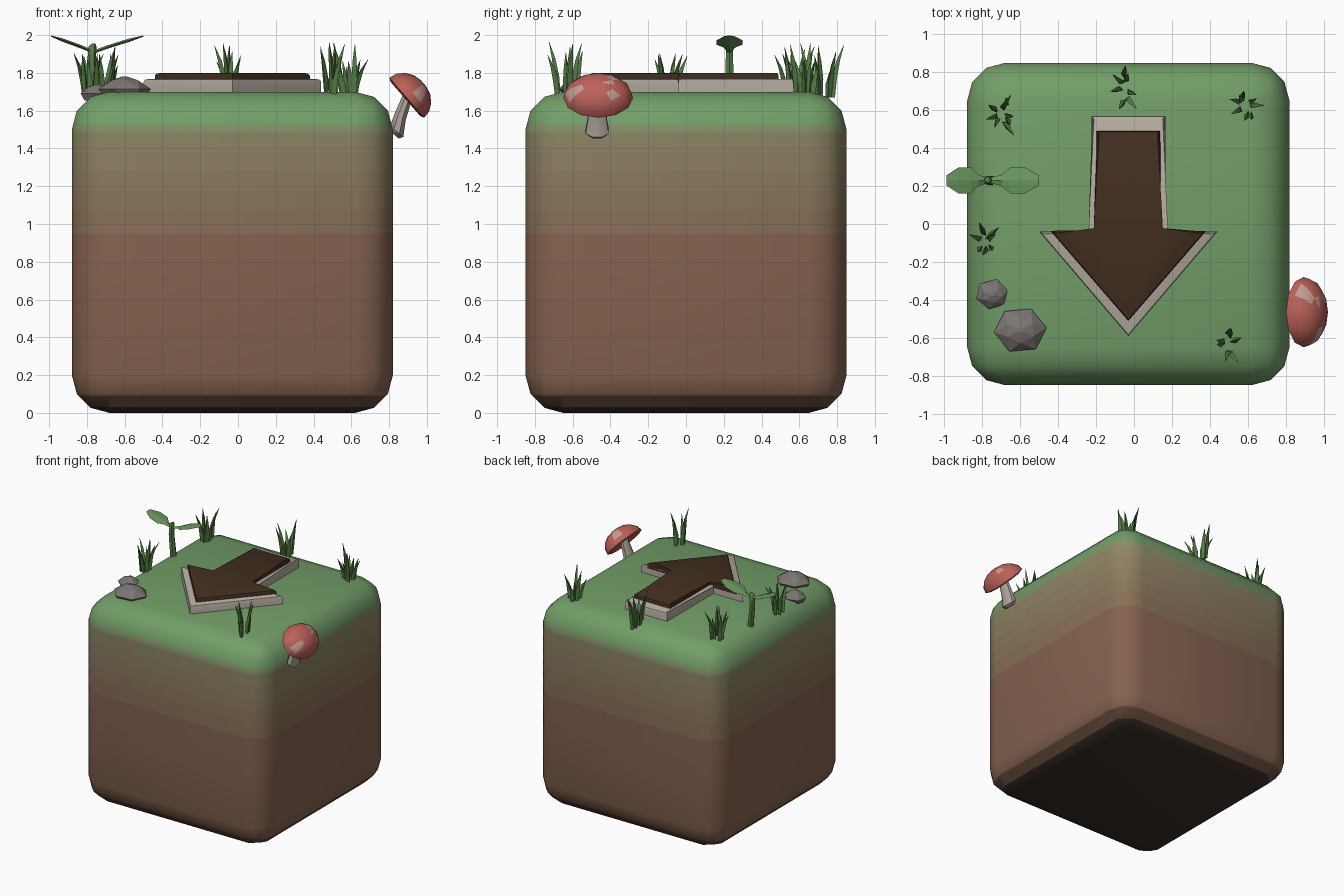
import bpy, bmesh, random
from math import sin, cos, tau, radians
from mathutils import Vector, Matrix

if "Cube" in bpy.data.objects:
    bpy.data.objects.remove(bpy.data.objects["Cube"])

random.seed(4)


def mat(name, r, g, b):
    m = bpy.data.materials.new(name)
    m.diffuse_color = (r, g, b, 1)
    m.use_nodes = True
    m.node_tree.nodes["Principled BSDF"].inputs["Base Color"].default_value = m.diffuse_color
    return m


GREEN = mat("grass_green", .17, .34, .14)
BLADE = mat("blade_green", .09, .20, .06)
LEAF = mat("leaf_green", .15, .32, .12)
STONE = mat("pale_stone", .47, .42, .36)
DARK = mat("dark_wood", .055, .028, .014)
ROCK = mat("rock_grey", .20, .18, .17)
RED = mat("cap_red", .50, .12, .10)
PINK = mat("cap_spot", .55, .33, .29)
STEM = mat("stem_cream", .42, .37, .32)


def finish(name, bm, mats, smooth=None):
    bmesh.ops.recalc_face_normals(bm, faces=bm.faces)
    me = bpy.data.meshes.new(name)
    bm.to_mesh(me)
    bm.free()
    for m in mats:
        me.materials.append(m)
    ob = bpy.data.objects.new(name, me)
    bpy.context.collection.objects.link(ob)
    if smooth:
        bpy.ops.object.select_all(action='DESELECT')
        bpy.context.view_layer.objects.active = ob
        ob.select_set(True)
        bpy.ops.object.shade_smooth_by_angle(angle=radians(smooth))
    return ob


def loft(bm, rings):
    """Skin equal-length rings of points and cap both ends."""
    vs = [[bm.verts.new(p) for p in r] for r in rings]
    n = len(vs[0])
    for a, b in zip(vs, vs[1:]):
        for i in range(n):
            j = (i + 1) % n
            bm.faces.new((a[i], a[j], b[j], b[i]))
    bm.faces.new(vs[0])
    bm.faces.new(vs[-1])


def ring(c, r, n, turn=0, sy=1):
    return [Vector(c) + Vector((r * cos(tau * i / n + turn), r * sy * sin(tau * i / n + turn), 0))
            for i in range(n)]


# Rounded earth block, cut into colour bands
bm = bmesh.new()
bmesh.ops.create_cube(bm, size=1.7, matrix=Matrix.Translation((-.03, 0, .85)))
bmesh.ops.bevel(bm, geom=bm.edges[:], offset=.2, segments=3, profile=.5, affect='EDGES')
olive, brown, bottom = (.27, .235, .13), (.235, .125, .08), (.045, .028, .02)
levels = [1.53, 1.48, 1.38, 1.28, 1.18, 1.08, .95, .8]
soil = [GREEN, mat("soil_moss", .23, .28, .14)]
for i in range(len(levels) - 1):
    t = i / (len(levels) - 2)
    soil.append(mat(f"soil_{i}", *[a + (b - a) * t for a, b in zip(olive, brown)]))
soil += [mat("soil_low", .13, .072, .046), mat("soil_base", *bottom)]
for z in levels + [.09, .03]:
    bmesh.ops.bisect_plane(bm, geom=bm.verts[:] + bm.edges[:] + bm.faces[:],
                           plane_co=(0, 0, z), plane_no=(0, 0, 1))
for f in bm.faces:
    f.material_index = sum(f.calc_center_median().z < z for z in levels[:-1] + [.09, .03])
    if f.material_index >= len(levels) - 1:
        f.material_index += 1
finish("earth_block", bm, soil, 60)


# Arrow slabs pointing to the front
def arrow(name, shaft, back, wing, wing_y, tip, z0, z1, m):
    half = [(shaft, back), (shaft, wing_y), (wing, wing_y), (0, tip)]
    pts = half + [(-x, y) for x, y in half[2::-1]]
    bm = bmesh.new()
    loft(bm, [[Vector((x - .03, y, z)) for x, y in pts] for z in (z0, z1)])
    top = [e for e in bm.edges if all(v.co.z > z1 - .001 for v in e.verts)]
    bmesh.ops.bevel(bm, geom=top, offset=.014, segments=2, profile=.5, affect='EDGES')
    finish(name, bm, [m], 35)


arrow("arrow_stone_border", .195, .57, .47, -.04, -.59, 1.67, 1.768, STONE)
arrow("arrow_inlay", .168, .49, .41, -.036, -.51, 1.75, 1.8, DARK)


# Faceted rocks
def rock(name, x, y, z, r, h, turn):
    bm = bmesh.new()
    rings = [(.75, -.25, 0), (1, .28, 0), (.55, .8, .45), (.12, 1, .45)]
    loft(bm, [ring((x, y, z + h * k), r * s, 6, turn + d, .88) for s, k, d in rings])
    bmesh.ops.triangulate(bm, faces=bm.faces[:])
    finish(name, bm, [ROCK])


rock("large_rock", -.6, -.56, 1.69, .14, .09, .1)
rock("small_rock", -.745, -.37, 1.67, .092, .07, .3)

# Mushroom leaning out of the right side
bm = bmesh.new()
tilt = Matrix.Rotation(radians(40), 4, 'Y')
prof = [((.83, -.47, 1.47), .04), ((.84, -.47, 1.49), .066), ((.86, -.47, 1.57), .052), ((.9, -.47, 1.68), .04)]
loft(bm, [[Vector(c) + tilt @ p for p in ring((0, 0, 0), r * .75, 8, tau / 16, 1.33)] for c, r in prof])
finish("mushroom_stem", bm, [STEM], 50)

bm = bmesh.new()
place = Matrix.Translation((.89, -.465, 1.665)) @ Matrix.Rotation(radians(49), 4, 'Y')
caps = [(.04, .02), (.12, -.005), (.14, .005), (.133, .045), (.105, .085), (.065, .112), (.02, .122)]
loft(bm, [[place @ p for p in ring((0, 0, z), r, 12, 0, 1.32)] for r, z in caps])
bm.faces.ensure_lookup_table()
for i in (40, 45, 49, 52, 57, 63):
    bm.faces[i].material_index = 1
finish("mushroom_cap", bm, [RED, PINK], 60)

# Sprout with two leaves
bm = bmesh.new()
path = [(-.755, 1.66, .027), (-.765, 1.76, .025), (-.775, 1.86, .023), (-.77, 1.94, .021), (-.765, 1.955, .01)]
loft(bm, [ring((x, .23, z), r, 6) for x, z, r in path])
finish("sprout_stem", bm, [BLADE], 50)
for side, name, length in ((-1, "left_leaf", .225), (1, "right_leaf", .265)):
    bm = bmesh.new()
    rows = []
    for t, w in ((0, .012), (.25, .03), (.42, .068), (.72, .068), (1, .026)):
        x, z = -.765 + side * length * t, 1.91 + .085 * t ** .9
        th = .009 if t < 1 else .003
        rows.append([Vector((x, .23 + dy * w, z + dz * th)) for dy, dz in ((-1, 0), (0, -1), (1, 0), (0, 1))])
    loft(bm, rows)
    finish(name, bm, [LEAF])


# Grass tufts made of curved three-sided blades
def tuft(name, cx, cy, sx, sy, height, count):
    bm = bmesh.new()
    for i in range(count):
        a = tau * i / count + random.uniform(-.4, .4)
        k = random.uniform(.25, .6)
        base = Vector((cx + sx * k * cos(a), cy + sy * k * sin(a), 1.67))
        lean = Vector((cos(a + random.uniform(-.7, .7)), sin(a), 0)) * random.uniform(.03, .075)
        h = height * random.uniform(.55, 1)
        turn = random.uniform(0, tau)
        loft(bm, [ring(base + lean * t ** 2 + Vector((0, 0, h * t)), r, 3, turn)
                  for t, r in ((0, .013), (.35, .018), (.7, .012), (1, .001))])
    finish(name, bm, [BLADE])


tuft("grass_back_left", -.7, .58, .1, .11, .29, 8)
tuft("grass_back", -.05, .72, .05, .12, .29, 7)
tuft("grass_back_right", .59, .63, .09, .11, .29, 8)
tuft("grass_left", -.785, -.09, .06, .08, .24, 7)
tuft("grass_front_right", .5, -.63, .06, .12, .30, 7)
